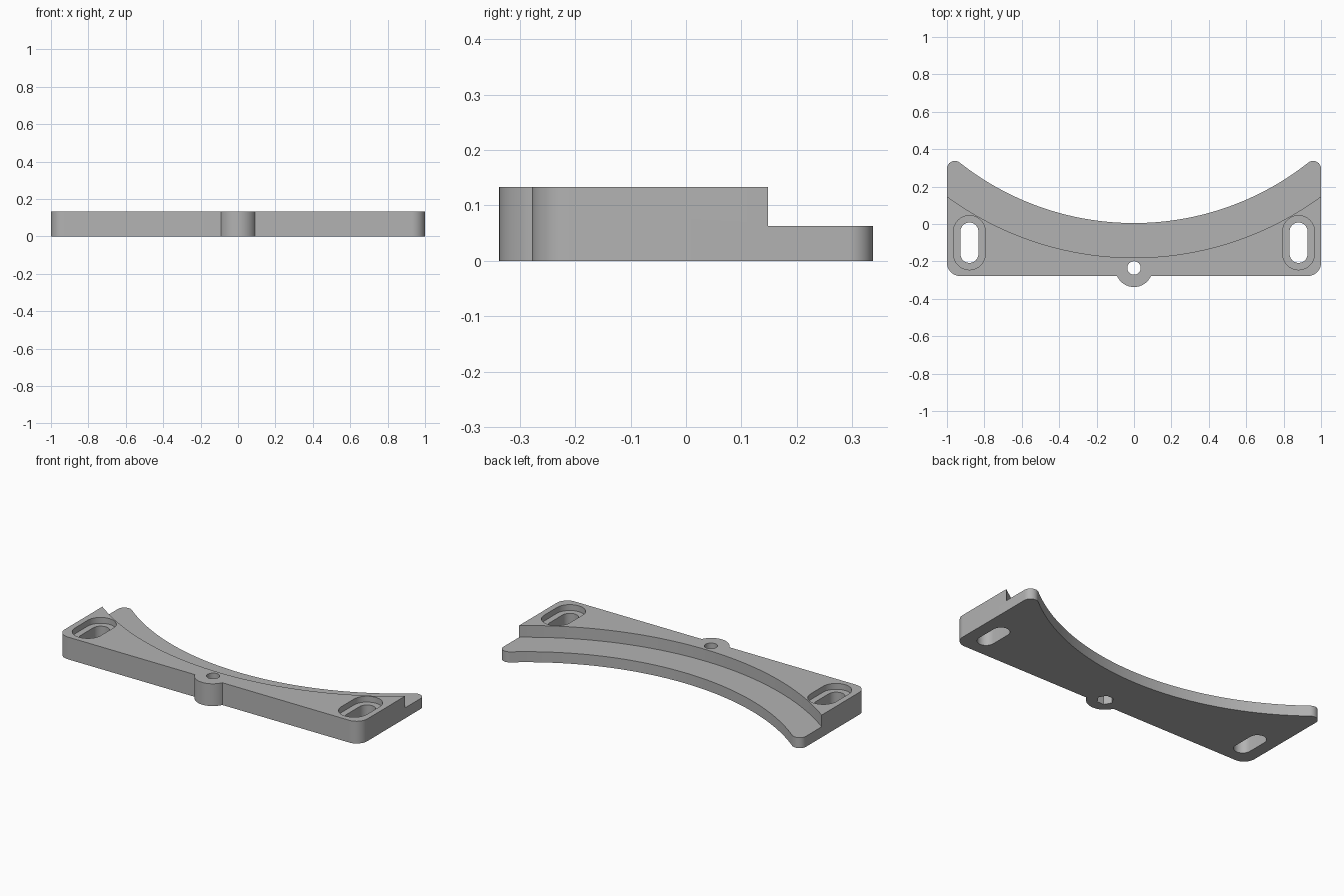
import bpy, bmesh
from math import sin, cos, pi, sqrt, asin, acos, atan2

if "Cube" in bpy.data.objects:
    bpy.data.objects.remove(bpy.data.objects["Cube"], do_unlink=True)

TOP, LEDGE, FRONT = 0.133, 0.063, -0.278
ARC_Y, INNER_R, STEP_R = 1.51, 1.505, 1.69
CORNER, TIP = 0.07, 0.042
BOSS_Y, BOSS_R = -0.238, 0.099

gray = bpy.data.materials.new("plain gray")
gray.use_nodes = True
COLOUR = (0.45, 0.45, 0.45, 1)
gray.diffuse_color = COLOUR
gray.node_tree.nodes["Principled BSDF"].inputs["Base Color"].default_value = COLOUR


def arc(cx, cy, r, a0, a1, n):
    return [(cx + r * cos(a0 + (a1 - a0) * i / n), cy + r * sin(a0 + (a1 - a0) * i / n))
            for i in range(n + 1)]


def slot(cx, cy, r, half):
    return arc(cx, cy + half, r, 0, pi, 20) + arc(cx, cy - half, r, pi, 2 * pi, 20)


def prism(name, outline, z0, z1):
    bm = bmesh.new()
    face = bm.faces.new([bm.verts.new((x, y, z0)) for x, y in outline])
    moved = bmesh.ops.extrude_face_region(bm, geom=[face])["geom"]
    bmesh.ops.translate(bm, vec=(0, 0, z1 - z0),
                        verts=[v for v in moved if isinstance(v, bmesh.types.BMVert)])
    bmesh.ops.recalc_face_normals(bm, faces=bm.faces)
    mesh = bpy.data.meshes.new(name)
    bm.to_mesh(mesh)
    bm.free()
    mesh.materials.append(gray)
    obj = bpy.data.objects.new(name, mesh)
    bpy.context.collection.objects.link(obj)
    return obj


# Right half of the outline: boss, front corner, rounded tip, concave back
boss_end = asin((FRONT - BOSS_Y) / BOSS_R)
tip_x = 1 - TIP
tip_y = ARC_Y - sqrt((INNER_R + TIP) ** 2 - tip_x ** 2)
tip_end = atan2(ARC_Y - tip_y, -tip_x)
half = arc(0, BOSS_Y, BOSS_R, -pi / 2, boss_end, 16)
half += arc(1 - CORNER, FRONT + CORNER, CORNER, -pi / 2, 0, 12)
half += arc(tip_x, tip_y, TIP, 0, tip_end, 16)
half += arc(0, ARC_Y, INNER_R, tip_end - pi, -pi / 2, 40)[1:]
outline = half + [(-x, y) for x, y in reversed(half[1:-1])]
bracket = prism("curved_bracket", outline, 0, TOP)

# Cutters: curved ledge, screw hole, nut recess, slotted holes with recesses
cutters = [
    prism("ledge_cutter", arc(0, ARC_Y, STEP_R, -pi * 0.8, -pi * 0.2, 120), LEDGE, 0.3),
    prism("screw_cutter", arc(0, -0.235, 0.036, 0, 2 * pi, 32)[:-1], -0.1, 0.3),
    prism("nut_cutter", arc(0, -0.235, 0.046, 0, 2 * pi, 6)[:-1], -0.1, 0.065),
]
for side in (-1, 1):
    cutters.append(prism("slot_cutter", slot(side * 0.88, -0.1, 0.048, 0.06), -0.1, 0.3))
    cutters.append(prism("recess_cutter", slot(side * 0.88, -0.1, 0.085, 0.06), 0.098, 0.3))

bpy.ops.object.select_all(action='DESELECT')
bpy.context.view_layer.objects.active = bracket
bracket.select_set(True)
for cutter in cutters:
    cutter.hide_render = True
    cut = bracket.modifiers.new("cut", 'BOOLEAN')
    cut.operation, cut.solver, cut.object = 'DIFFERENCE', 'EXACT', cutter
    bpy.ops.object.modifier_apply(modifier=cut.name)
    bpy.data.objects.remove(cutter, do_unlink=True)

bpy.ops.object.shade_smooth_by_angle(angle=pi / 6)
